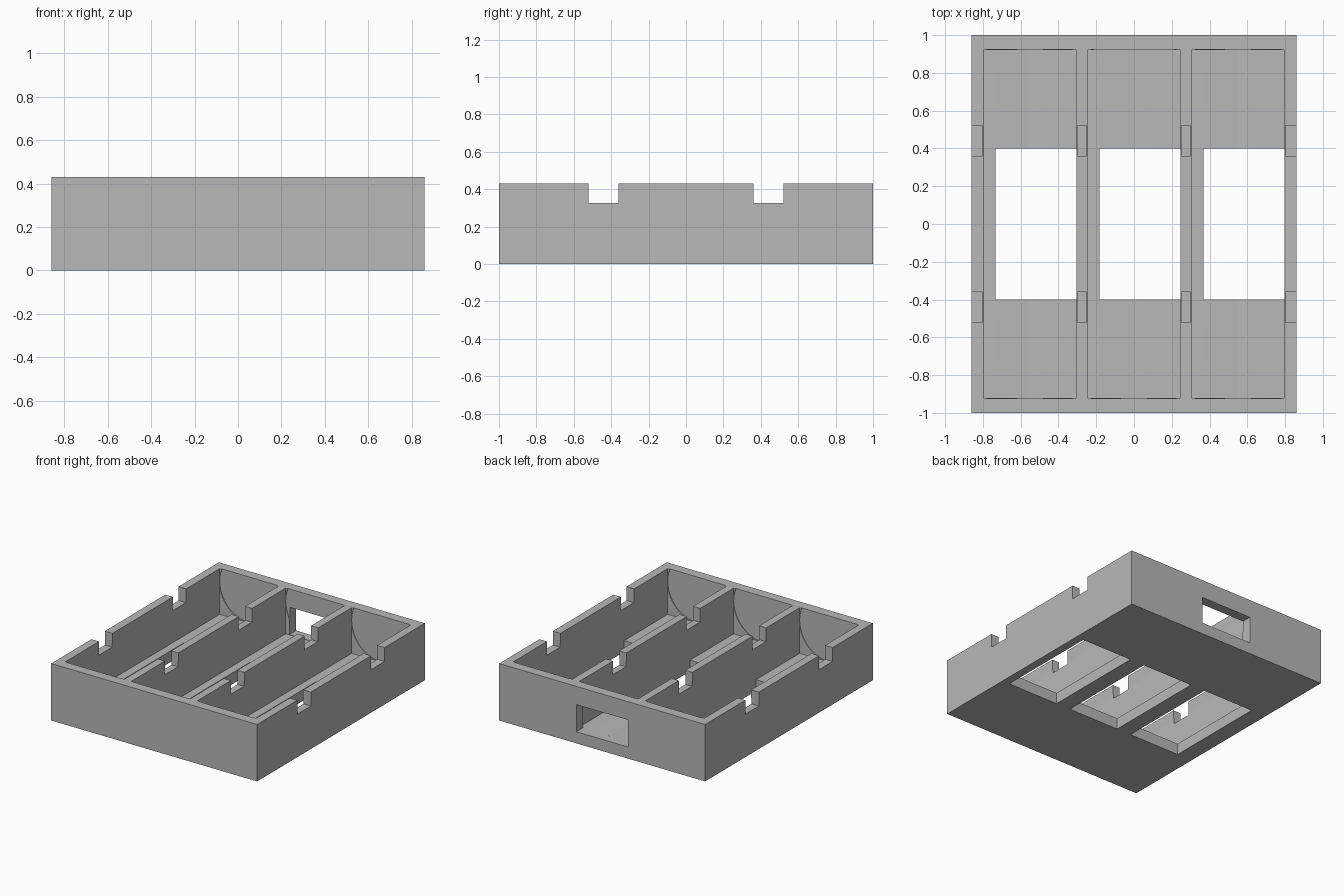
import bpy

old = bpy.data.objects.get("Cube")
if old:
    bpy.data.objects.remove(old, do_unlink=True)

WIDTH, LENGTH, HEIGHT = 1.72, 2.0, 0.43
FLOOR = 0.085
BAY_X = (-0.551, 0.0, 0.551)
BAY_HALF = 0.246
TOP = HEIGHT + 0.1

grey = bpy.data.materials.new("plain grey")
grey.use_nodes = True
colour = (0.48, 0.48, 0.48, 1)
grey.diffuse_color = colour
grey.node_tree.nodes["Principled BSDF"].inputs["Base Color"].default_value = colour


def box(name, x, y, z):
    """Box spanning the given (low, high) pairs."""
    centre = [(a + b) / 2 for a, b in (x, y, z)]
    bpy.ops.mesh.primitive_cube_add(size=1, location=centre)
    ob = bpy.context.object
    ob.name = name
    ob.scale = [b - a for a, b in (x, y, z)]
    bpy.ops.object.transform_apply(location=True, rotation=True, scale=True)
    return ob


def rod(name, x, z, radius, length):
    """Cylinder lying along y."""
    bpy.ops.mesh.primitive_cylinder_add(vertices=96, radius=radius, depth=length,
                                        location=(x, 0, z), rotation=(1.570796, 0, 0))
    ob = bpy.context.object
    ob.name = name
    bpy.ops.object.transform_apply(location=True, rotation=True, scale=True)
    return ob


def cut(target, cutter):
    cutter.hide_render = True
    mod = target.modifiers.new("cut", 'BOOLEAN')
    mod.operation = 'DIFFERENCE'
    mod.solver = 'EXACT'
    mod.object = cutter
    bpy.context.view_layer.objects.active = target
    bpy.ops.object.modifier_apply(modifier=mod.name)
    bpy.data.objects.remove(cutter, do_unlink=True)


# Solid block
tray = box("tray", (-WIDTH / 2, WIDTH / 2), (-LENGTH / 2, LENGTH / 2), (0, HEIGHT))

for x in BAY_X:
    # Square bay, with a slightly longer round recess at its ends
    cut(tray, box("bay", (x - BAY_HALF, x + BAY_HALF), (-0.92, 0.92), (FLOOR, TOP)))
    cut(tray, rod("round_recess", x, 0.332, 0.249, 1.85))
    # Opening through the floor, flush with one side wall
    cut(tray, box("floor_opening", (x - 0.182, x + BAY_HALF), (-0.4, 0.4), (-0.1, 0.2)))

# Notches across all walls
for y in (-0.44, 0.44):
    cut(tray, box("notch", (-1, 1), (y - 0.08, y + 0.08), (0.325, TOP)))

# Window through the back wall
cut(tray, box("back_window", (-0.215, 0.215), (0.8, 1.1), (0.0875, 0.292)))

# Finish
tray.data.materials.clear()
tray.data.materials.append(grey)
for face in tray.data.polygons:
    face.material_index = 0
bpy.ops.object.select_all(action='DESELECT')
tray.select_set(True)
bpy.context.view_layer.objects.active = tray
bpy.ops.object.shade_smooth_by_angle(angle=0.35)
